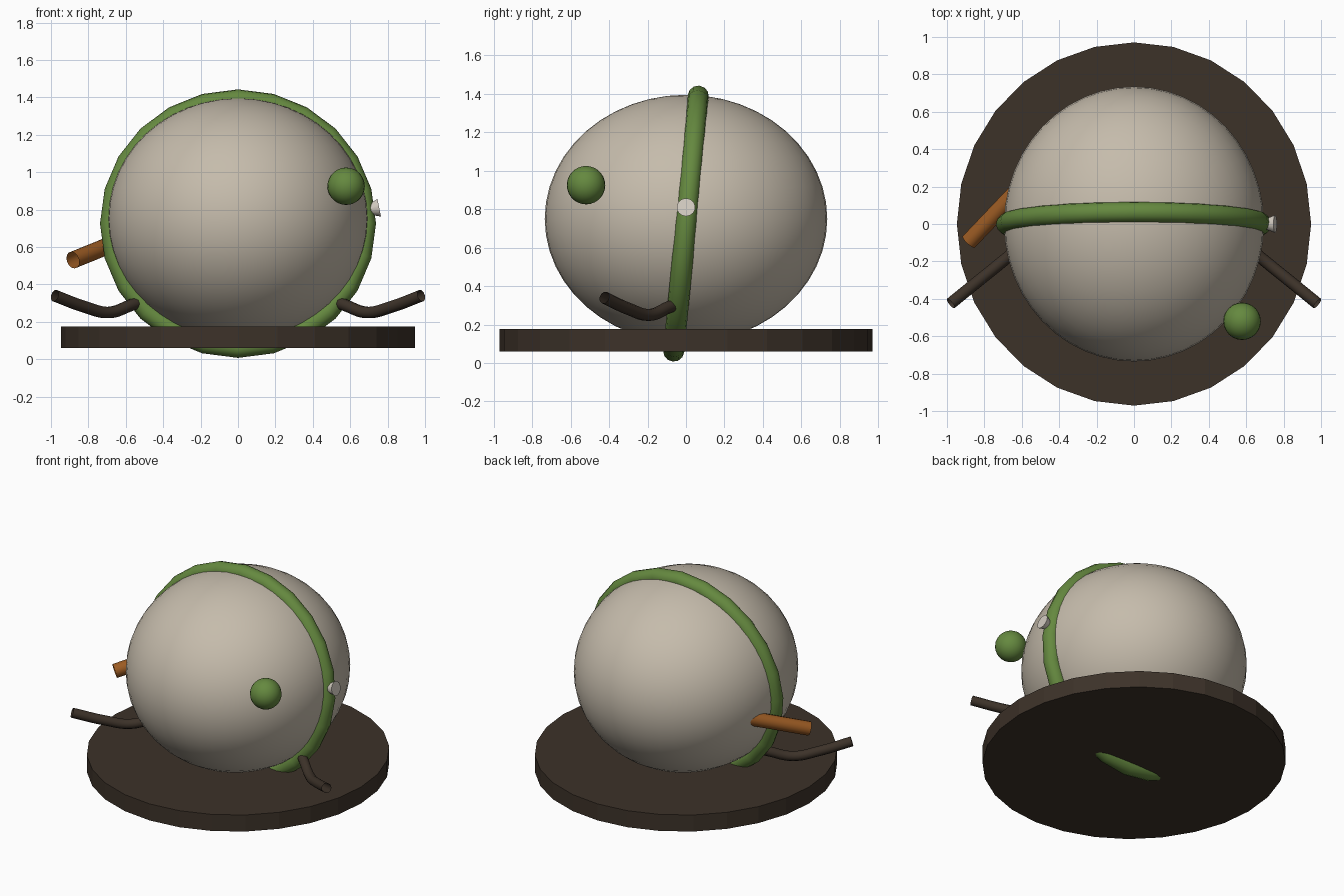
import bpy, math
from mathutils import Vector

if "Cube" in bpy.data.objects:
    bpy.data.objects.remove(bpy.data.objects["Cube"])


def material(name, rgb):
    m = bpy.data.materials.new(name)
    m.diffuse_color = (*rgb, 1)
    m.use_nodes = True
    m.node_tree.nodes["Principled BSDF"].inputs["Base Color"].default_value = m.diffuse_color
    return m


STONE = material("warm_grey", (0.56, 0.50, 0.41))
GREEN = material("leaf_green", (0.13, 0.25, 0.05))
BARK = material("dark_brown", (0.046, 0.032, 0.022))
ORANGE = material("burnt_orange", (0.33, 0.105, 0.017))
PALE = material("pale_cream", (0.66, 0.61, 0.54))


def finish(name, mat, angle=None):
    ob = bpy.context.object
    ob.name = name
    ob.data.materials.append(mat)
    if angle:
        bpy.ops.object.shade_smooth_by_angle(angle=math.radians(angle))
    return ob


def stick(name, a, b, r1, r2, mat, verts, caps='NGON'):
    # Straight tapered rod from point a to point b
    a, b = Vector(a), Vector(b)
    d = b - a
    bpy.ops.mesh.primitive_cone_add(vertices=verts, radius1=r1, radius2=r2, depth=d.length,
                                    end_fill_type=caps, location=(a + b) / 2,
                                    rotation=d.to_track_quat('Z', 'Y').to_euler())
    return finish(name, mat, 40)


def twig(name, pts, radius, mat):
    # Bent rod with open ends, swept along a smooth path
    cu = bpy.data.curves.new(name, 'CURVE')
    cu.dimensions = '3D'
    cu.bevel_depth = radius
    cu.bevel_resolution = 3
    cu.resolution_u = 6
    sp = cu.splines.new('BEZIER')
    sp.bezier_points.add(len(pts) - 1)
    for bp, p in zip(sp.bezier_points, pts):
        bp.co = p
        bp.handle_left_type = bp.handle_right_type = 'AUTO'
    ob = bpy.data.objects.new(name, cu)
    bpy.context.collection.objects.link(ob)
    bpy.ops.object.select_all(action='DESELECT')
    bpy.context.view_layer.objects.active = ob
    ob.select_set(True)
    bpy.ops.object.convert(target='MESH')
    bpy.context.object.data.materials.clear()
    finish(name, mat, 50)


# Base disc
bpy.ops.mesh.primitive_cylinder_add(vertices=28, radius=1, depth=1, location=(0, 0, 0.118))
bpy.context.object.scale = (0.947, 0.971, 0.115)
finish("base_disc", BARK)

# Rounded body
bpy.ops.mesh.primitive_uv_sphere_add(segments=48, ring_count=24, radius=1, location=(0, 0, 0.75))
bpy.context.object.scale = (0.695, 0.735, 0.645)
finish("body", STONE, 60)

# Leaning band around the body
bpy.ops.mesh.primitive_torus_add(major_segments=24, minor_segments=12, major_radius=0.677,
                                 minor_radius=0.055, location=(0, 0, 0.725),
                                 rotation=(math.radians(90 - 5.5), 0, 0))
bpy.context.object.scale = (1.008, 0.985, 1)
finish("band", GREEN, 60)

# Floating ball
bpy.ops.mesh.primitive_uv_sphere_add(segments=24, ring_count=14, radius=0.1,
                                     location=(0.578, -0.52, 0.925))
finish("ball", GREEN, 60)

# Flared knob on the band
stick("knob", (0.68, 0, 0.795), (0.755, 0, 0.81), 0.02, 0.048, PALE, 14)

# Orange peg
stick("peg", (-0.55, 0.255, 0.665), (-0.883, -0.095, 0.53), 0.046, 0.046, ORANGE, 14, 'NOTHING')

# Pair of bent twigs
for side, s in (("left", -1), ("right", 1)):
    twig(side + "_twig", [(s * 0.49, -0.02, 0.32), (s * 0.57, -0.09, 0.29),
                          (s * 0.69, -0.19, 0.25), (s * 0.82, -0.295, 0.28),
                          (s * 0.98, -0.425, 0.34)], 0.032, BARK)
